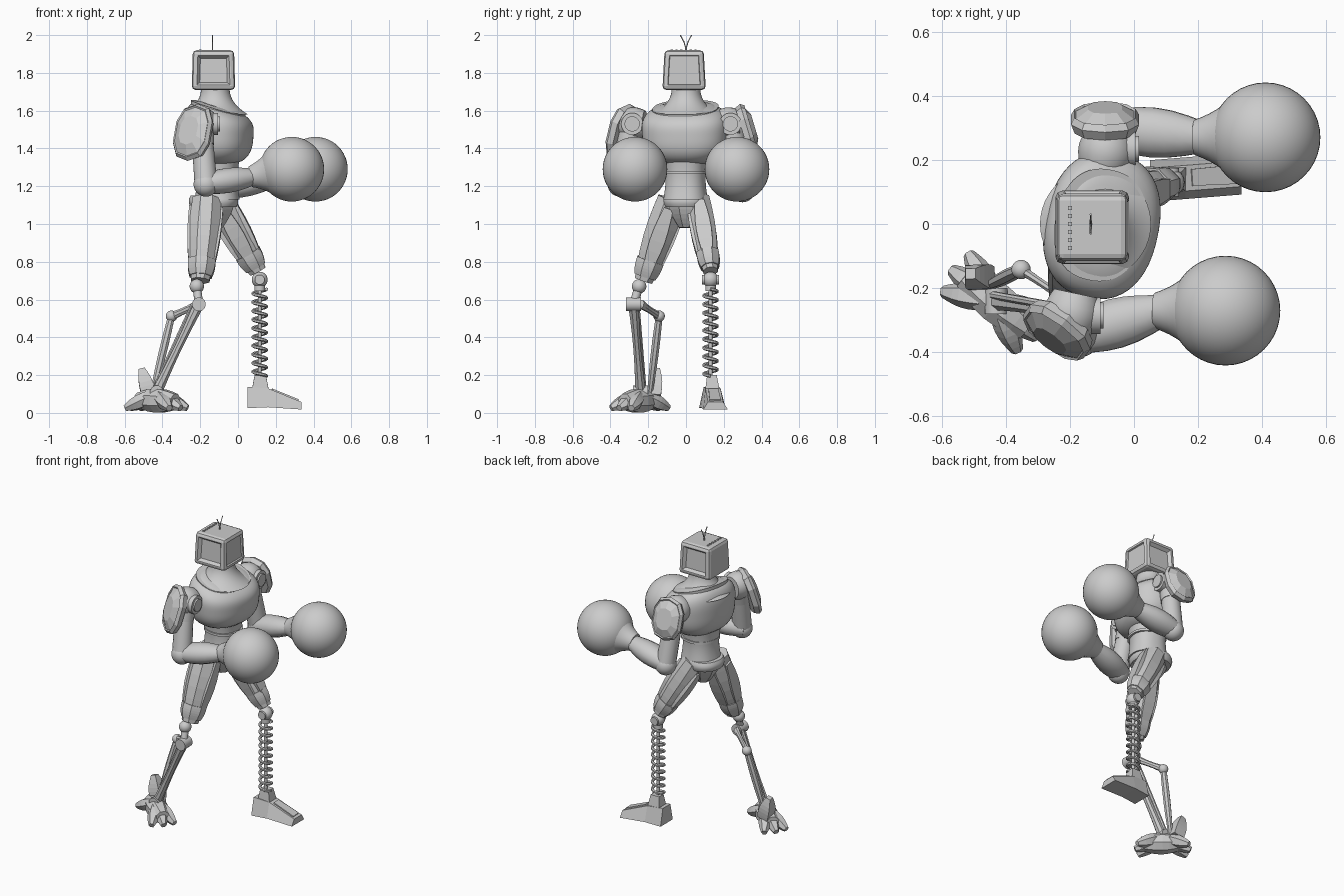
import bpy, bmesh, math
from mathutils import Vector, Matrix

if "Cube" in bpy.data.objects:
    bpy.data.objects.remove(bpy.data.objects["Cube"])

grey = bpy.data.materials.new("plain_grey")
grey.use_nodes = True
tone = (.6, .6, .6, 1)
grey.diffuse_color = tone
grey.node_tree.nodes["Principled BSDF"].inputs["Base Color"].default_value = tone

X, Y, Z = Matrix.Identity(3)


def finish(name, bm, smooth=False):
    bmesh.ops.recalc_face_normals(bm, faces=bm.faces)
    mesh = bpy.data.meshes.new(name)
    bm.to_mesh(mesh)
    bm.free()
    mesh.materials.append(grey)
    part = bpy.data.objects.new(name, mesh)
    bpy.context.collection.objects.link(part)
    if smooth:
        bpy.ops.object.select_all(action="DESELECT")
        part.select_set(True)
        bpy.context.view_layer.objects.active = part
        bpy.ops.object.shade_smooth_by_angle(angle=math.radians(40))


def loft(name, rings, smooth=False):
    bm = bmesh.new()
    rows = [[bm.verts.new(point) for point in ring_points] for ring_points in rings]
    for lower, upper in zip(rows, rows[1:]):
        for i in range(len(lower)):
            bm.faces.new((lower[i - 1], lower[i], upper[i], upper[i - 1]))
    bm.faces.new(rows[0])
    bm.faces.new(rows[-1])
    finish(name, bm, smooth)


def ring(centre, u, v, half_u, half_v, sides, power=2):
    """Closed section; a power above two squares it off."""
    reach = 1 / math.cos(math.pi / sides)
    points = []
    for i in range(sides):
        angle = math.tau * (i + .5) / sides
        co, si = math.cos(angle), math.sin(angle)
        co = math.copysign(abs(co) ** (2 / power), co)
        si = math.copysign(abs(si) ** (2 / power), si)
        points.append(centre + u * (half_u * reach * co) + v * (half_v * reach * si))
    return points


def limb(name, start, end, r_start, r_end, bulge=0, flat=1, sides=8, hint=X):
    """Tapering, bulging prism; the wide direction follows the hint."""
    start, end = Vector(start), Vector(end)
    axis = (end - start).normalized()
    u = (hint - axis * hint.dot(axis)).normalized()
    v = axis.cross(u)
    steps = 6 if bulge else 1
    rings = []
    for i in range(steps + 1):
        t = i / steps
        radius = r_start + (r_end - r_start) * t + bulge * math.sin(math.pi * t)
        rings.append(ring(start.lerp(end, t), u, v, radius, radius * flat, sides))
    loft(name, rings, smooth=sides > 9)


def pipe(name, points, radius):
    rings = []
    for i, point in enumerate(points):
        axis = (points[min(i + 1, len(points) - 1)] - points[max(i - 1, 0)]).normalized()
        u = axis.cross(X if abs(axis.z) > .9 else Z).normalized()
        rings.append(ring(point, u, axis.cross(u), radius, radius, 6))
    loft(name, rings, smooth=True)


def ball(name, centre, radius):
    bm = bmesh.new()
    bmesh.ops.create_uvsphere(bm, u_segments=40, v_segments=24, radius=radius,
                              matrix=Matrix.Translation(centre))
    finish(name, bm, smooth=True)


# Head: bevelled box with a recessed screen and tapered side panels
bm = bmesh.new()
bmesh.ops.create_cube(bm, size=1, matrix=Matrix.Translation((-.13, -.01, 1.815))
                      @ Matrix.Diagonal((.23, .23, .21, 1)))
crown = [v for v in bm.verts if v.co.z > 1.8]
bmesh.ops.scale(bm, vec=(.95, .9, 1), verts=crown, space=Matrix.Translation((.13, .01, 0)))
bmesh.ops.bevel(bm, geom=bm.edges[:], offset=.02, segments=2, profile=.5, affect="EDGES")
bm.normal_update()
large = [f for f in bm.faces if f.calc_area() > .015]
screen = [f for f in large if f.normal.x > .9]
panels = [f for f in large if abs(f.normal.y) > .9]
bmesh.ops.inset_individual(bm, faces=screen + panels, thickness=.01, depth=0)
bmesh.ops.inset_individual(bm, faces=screen, thickness=.004, depth=-.01)
bmesh.ops.inset_individual(bm, faces=panels, thickness=.02, depth=-.02)
finish("head", bm)
for i in range(6):
    foot = Vector((-.2, -.075 + i * .025, 1.915))
    limb("head_vent", foot, foot + Z * .01, .006, .006, sides=4)
for side in (-1, 1):
    pipe("antenna", [Vector((-.135, side * .03 * t * t, 1.91 + .09 * t))
                     for t in (0, .3, .6, 1)], .003)

# Torso, turned slightly toward the right shoulder
turn = Matrix.Rotation(math.radians(-12), 3, "Z")


def body(name, low, high, middle, half_x, half_y, shape, tilt=0, power=2.3):
    """Stacked oval sections; shape gives the scale at each height from 0 to 1."""
    steps = 20
    rings = []
    for i in range(steps + 1):
        t = i / steps
        scale = shape(t)
        points = ring(X * middle, X, Y, half_x * scale, half_y * scale, 48, power)
        rings.append([turn @ (p + Z * (low + (high - low) * t - tilt * t * t * p.x)) - X * .12
                      for p in points])
    loft(name, rings, smooth=True)


def barrel(t):
    across = abs(2 * t - 1) * .95
    return (1 - across ** 3) ** (1 / 3) * (.9 + .1 * t)


body("chest", 1.32, 1.63, .02, .185, .24, barrel, tilt=.3)
body("collar", 1.57, 1.62, .015, .14, .175, lambda t: 1, tilt=.3)
body("neck", 1.58, 1.73, 0, .075, .075, lambda t: 1 + 1.3 * (1 - t) ** 2.5, power=2)
body("abdomen", 1.13, 1.35, .01, .118, .116, lambda t: 1 - .1 * math.sin(math.pi * t))
body("waist_band", 1.265, 1.28, .015, .115, .114, lambda t: 1)
body("belt", 1.09, 1.15, -.01, .12, .11, lambda t: 1 + .08 * math.sin(math.pi * t))
limb("pelvis", (-.125, 0, 1.12), (-.12, 0, .98), .11, .04, bulge=.01, flat=.9)


# Shoulder pads: domed shields that narrow toward the foot
def pad(name, centre, normal, half_width, half_height):
    normal = Vector(normal).normalized()
    u = Z.cross(normal).normalized()
    v = normal.cross(u)
    rings = []
    for scale, rise in ((.9, -.03), (1, 0), (.9, .02), (.85, .015), (.5, .04)):
        points = ring(Vector(), u, v, half_width * scale, half_height * scale, 10, 2.5)
        rings.append([Vector(centre) + p + normal * rise for p in points])
    loft(name, rings)


pad("right_shoulder_pad", (-.24, -.335, 1.485), (-.6, -.8, .3), .115, .15)
pad("left_shoulder_pad", (-.09, .325, 1.505), (0, 1, .3), .105, .13)


# Arms with round gloves
def arm(side, outward, shoulder, elbow, glove):
    shoulder, elbow, glove = Vector(shoulder), Vector(elbow), Vector(glove)
    wrist = glove - X * .2 - Z * .04
    across = turn @ Y * outward
    limb(side + "_shoulder", shoulder - across * .07, shoulder + across * .06,
         .07, .065, bulge=.02, sides=20)
    front = shoulder + X * .05
    limb(side + "_joint_ring", front, front + X * .04, .058, .058, sides=24, hint=Z)
    limb(side + "_joint_cap", front, front + X * .05, .04, .04, sides=24, hint=Z)
    limb(side + "_sleeve", shoulder, shoulder.lerp(elbow, .35), .066, .06, sides=16)
    limb(side + "_upper_arm", shoulder, elbow, .055, .06, sides=16)
    ball(side + "_elbow", elbow, .065)
    limb(side + "_forearm", elbow - X * .03, wrist, .055, .05, bulge=.025, flat=.85,
         sides=12, hint=Y)
    limb(side + "_cuff", wrist - X * .02, wrist.lerp(glove, .6), .055, .145, bulge=-.012,
         sides=32, hint=Y)
    ball(side + "_glove", glove, .171)


arm("right", -1, (-.195, -.285, 1.53), (-.17, -.35, 1.21), (.285, -.27, 1.29))
arm("left", 1, (-.085, .235, 1.53), (-.06, .3, 1.18), (.41, .27, 1.29))


# Thighs: faceted core with raised plates and a knee band
def thigh(side, outward, hip, knee, r_hip, r_knee, flat):
    hip, knee = Vector(hip), Vector(knee)
    bulge = .018
    limb(side + "_thigh", hip, knee, r_hip, r_knee, bulge, flat)
    axis = (knee - hip).normalized()
    forward = (X - axis * axis.x).normalized()
    outer = forward.cross(axis) * -outward
    plates = {"front": (forward, outer, 1), "back": (-forward, outer, 1),
              "outer": (outer, forward, flat)}
    for place, (facing, hint, depth) in plates.items():
        limb(f"{side}_thigh_{place}_plate", hip.lerp(knee, .1) + facing * depth * r_hip,
             hip.lerp(knee, .9) + facing * depth * r_knee, .025, .02, bulge, .6, 4, hint)
    limb(side + "_knee_band", hip.lerp(knee, .75), hip.lerp(knee, .95),
         r_knee + .025, r_knee + .01, bulge=.005, flat=flat)


thigh("left", 1, (-.11, .07, 1.13), (.105, .13, .75), .065, .045, .85)
thigh("right", -1, (-.165, -.075, 1.13), (-.2, -.225, .7), .075, .048, 1)

# Left lower leg: coil spring on a wedge foot
left_knee = Vector((.115, .13, .705))
ball("left_knee_ball", left_knee, .042)
limb("left_knee_hub", left_knee - Y * .045, left_knee + Y * .045, .026, .026, sides=16)
limb("spring_mount", left_knee, left_knee - Z * .06, .028, .028, sides=16)
limb("spring_core", left_knee, left_knee - Z * .53, .01, .01, sides=10)
turns, steps = 10, 14
coil = []
for i in range(turns * steps + 1):
    angle = math.tau * i / steps
    sweep = X * math.cos(angle) + Y * math.sin(angle)
    coil.append(left_knee + sweep * .036 - Z * (.05 + .46 * i / (turns * steps)))
pipe("spring", coil, .008)
limb("left_ankle", (.118, .137, .2), (.118, .14, .12), .03, .045, flat=.85, sides=4)
sole = []
for x, low, high in ((.05, .025, .138), (.16, .03, .13), (.335, .018, .058)):
    y = .13 + x * .08
    sole.append([Vector((x, y + side * half, z)) for side, half, z in
                 ((-1, .065, low), (1, .065, low), (1, .04, high), (-1, .04, high))])
loft("left_foot", sole)
limb("left_foot_plate", (.18, .145, .124), (.32, .155, .066), .026, .03, flat=.2,
     sides=4, hint=Y)

# Right lower leg: knee hub, twin struts and a link
right_knee = Vector((-.218, -.248, .67))
hub = Vector((-.207, -.278, .575))
link = Vector((-.352, -.142, .512))
ankle = Vector((-.43, -.24, .11))
ball("right_knee_ball", right_knee, .038)
limb("right_knee_neck", right_knee, hub, .022, .022, sides=10)
limb("right_knee_hub", hub - Y * .04, hub + Y * .04, .036, .036, sides=16)
limb("main_strut", hub, ankle, .028, .028, bulge=-.008)
limb("main_strut_rail", hub + Y * .02 - X * .03, ankle + Y * .02 - X * .02, .012, .012)
limb("knee_link", hub + Y * .04, link, .024, .022, bulge=-.006, flat=.7, hint=Z)
ball("link_ball", link, .03)
limb("rear_strut", link, ankle + Y * .05 - X * .02, .018, .014, bulge=.005)

# Right foot: blocky instep, two fans of claws and a raised heel guard
limb("right_foot", (-.53, -.165, .07), (-.33, -.325, .06), .035, .04, bulge=.025, hint=Z)
limb("ankle_pin", ankle - Y * .04, ankle + Y * .04, .035, .035, sides=12)
limb("heel_guard", (-.47, -.17, .09), (-.51, -.155, .235), .036, .016, bulge=.01, sides=4)
for middle in (-42, 145):
    for spread in (-25, 0, 25):
        heading = math.radians(middle + spread)
        reach = X * math.cos(heading) + Y * math.sin(heading)
        root = ankle - Z * .025
        limb("claw", root + reach * .04, root + reach * .17 - Z * .06, .032, .016,
             bulge=.01, sides=6, hint=Z)
